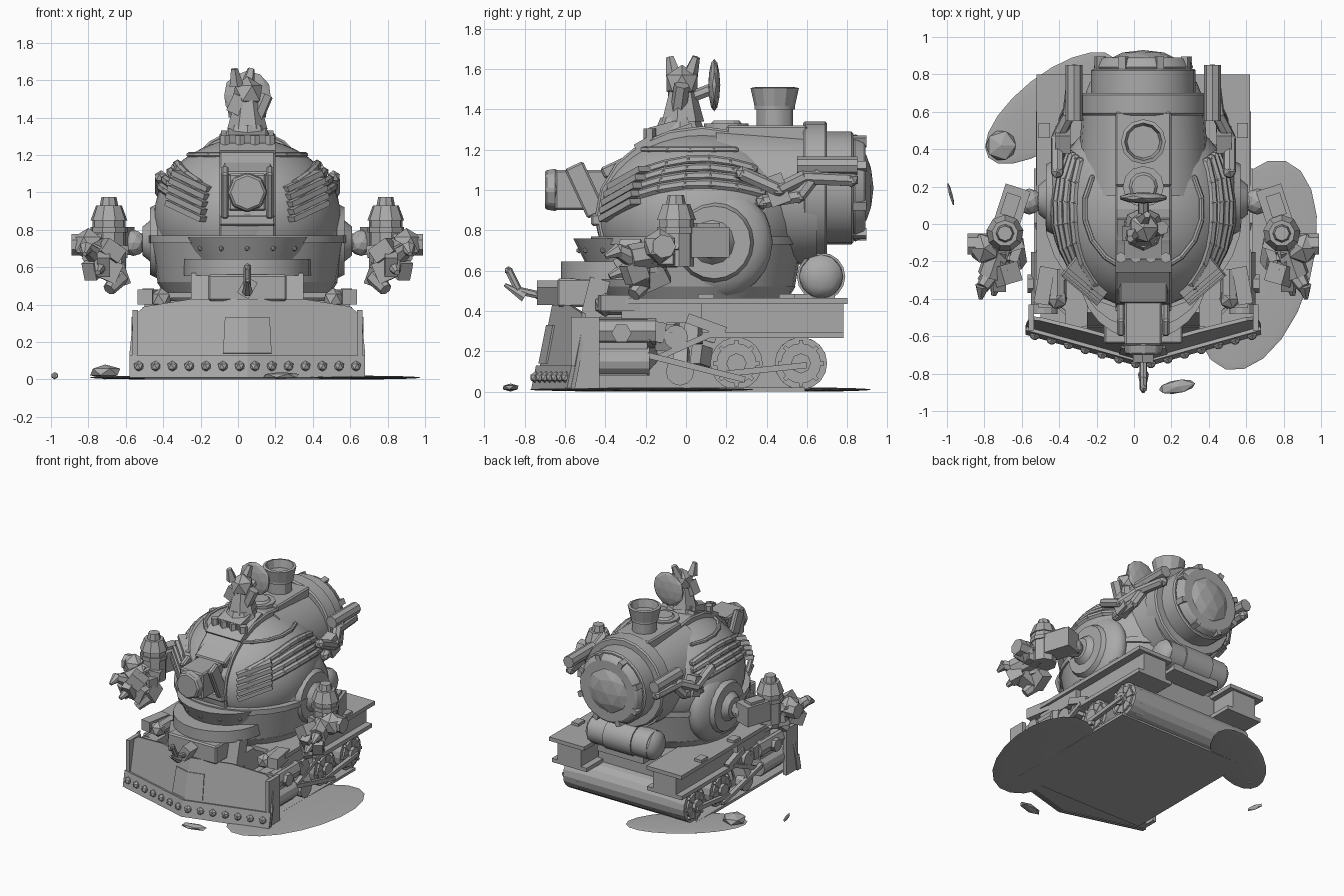
import bpy
import bmesh
import random
from math import sin, cos, radians, sqrt
from mathutils import Vector, Matrix, Euler

default_cube = bpy.data.objects.get("Cube")
if default_cube:
    bpy.data.objects.remove(default_cube, do_unlink=True)
random.seed(4)
MIDDLE = .05  # symmetry plane of the machine

grey = bpy.data.materials.new("plain grey")
grey.use_nodes = True
grey.diffuse_color = (.4, .4, .4, 1)
grey.node_tree.nodes["Principled BSDF"].inputs["Base Color"].default_value = grey.diffuse_color


# Shape helpers: each returns a function that adds one shape to a bmesh
def placed(at, pitch=0, roll=0, turn=0):
    angles = Euler([radians(angle) for angle in (pitch, roll, turn)])
    return Matrix.Translation(at) @ angles.to_matrix().to_4x4()


def box(at, size, **tilt):
    matrix = placed(at, **tilt) @ Matrix.Diagonal((*size, 1))
    return lambda mesh: bmesh.ops.create_cube(mesh, size=1, matrix=matrix)


def ball(at, radii, detail=1, **tilt):
    radii = radii if isinstance(radii, tuple) else (radii, radii, radii)
    matrix = placed(at, **tilt) @ Matrix.Diagonal((*radii, 1))
    return lambda mesh: bmesh.ops.create_icosphere(mesh, subdivisions=detail, radius=1, matrix=matrix)


def barrel(axis, at, length, radius, taper=1, sides=12, squash=1, caps=True):
    turned = {"x": placed(at, roll=90), "y": placed(at, pitch=-90), "z": placed(at)}[axis]
    flat = Matrix.Translation(at) @ Matrix.Diagonal((1, 1, squash, 1)) @ Matrix.Translation(-Vector(at))
    return lambda mesh: bmesh.ops.create_cone(mesh, cap_ends=caps, segments=sides, radius1=radius,
                                              radius2=radius * taper, depth=length, matrix=flat @ turned)


def rod(start, end, radius, taper=1, sides=7):
    start, end = Vector(start), Vector(end)
    aim = (end - start).to_track_quat("Z", "Y").to_matrix().to_4x4()
    matrix = Matrix.Translation((start + end) / 2) @ aim
    return lambda mesh: bmesh.ops.create_cone(mesh, cap_ends=True, segments=sides, radius1=radius,
                                              radius2=radius * taper, depth=(end - start).length, matrix=matrix)


def tube(points, radius):
    lengths = [rod(start, end, radius) for start, end in zip(points, points[1:])]
    return lengths + [ball(point, radius * 1.1) for point in points]


def sheet(*rows):
    def add(mesh):
        grid = [[mesh.verts.new(point) for point in row] for row in rows]
        for low, high in zip(grid, grid[1:]):
            for i in range(len(low) - 1):
                mesh.faces.new((low[i], low[i + 1], high[i + 1], high[i]))
    return add


def jumble(start, end, count, spread):
    for step in range(count):
        at = Vector(start).lerp(Vector(end), step / count)
        yield box(at=at + Vector([random.uniform(-spread, spread) for axis in "xyz"]),
                  size=[random.uniform(.06, .12) for axis in "xyz"],
                  pitch=random.uniform(0, 90), turn=random.uniform(0, 90))


def part(name, *shapes, mirror=False, smooth=False, bevel=0, thickness=0, middle=MIDDLE):
    mesh = bmesh.new()
    for add in shapes:
        add(mesh)
    bmesh.ops.recalc_face_normals(mesh, faces=mesh.faces)
    data = bpy.data.meshes.new(name)
    mesh.to_mesh(data)
    mesh.free()
    data.materials.append(grey)
    thing = bpy.data.objects.new(name, data)
    bpy.context.collection.objects.link(thing)
    thing.location.x = middle
    if thickness:
        thing.modifiers.new("thickness", "SOLIDIFY").thickness = thickness
    if bevel:
        thing.modifiers.new("soft edges", "BEVEL").width = bevel
    if mirror:
        thing.modifiers.new("other side", "MIRROR")
    if smooth:
        bpy.ops.object.select_all(action="DESELECT")
        thing.select_set(True)
        bpy.context.view_layer.objects.active = thing
        bpy.ops.object.shade_smooth_by_angle(angle=radians(30))


# Egg-shaped boiler: one ellipsoid, with a rule that finds points on its skin
BODY, BODY_RADII = Vector((0, .08, .87)), Vector((.5, .53, .42))


def skin(angle, height, lift=1.02):
    reach = lift * sqrt(max(0, 1 - ((height - BODY.z) / BODY_RADII.z) ** 2))
    return Vector((BODY_RADII.x * reach * cos(radians(angle)),
                   BODY.y + BODY_RADII.y * reach * sin(radians(angle)), height))


part("boiler", ball(BODY, tuple(BODY_RADII), detail=4), smooth=True)
part("boiler_neck", barrel("y", at=(0, .4, .96), length=.5, radius=.36, taper=.9, sides=24), smooth=True)
part("lower_bowl", barrel("z", at=(0, .06, .47), length=.1, radius=.42, taper=1.15, sides=28),
     barrel("z", at=(0, .06, .63), length=.22, radius=.48, taper=1.08, sides=28), smooth=True)
part("waist_belt", barrel("z", at=(0, .06, .75), length=.04, radius=.53, sides=28), smooth=True)
part("spine_panel", barrel("x", at=BODY, length=.3, radius=.53, sides=20, squash=.84),
     box(at=(0, .4, 1.28), size=(.3, .4, .08)), bevel=.01)
part("shell_ribs", *tube([skin(angle, 1.2) for angle in range(-70, 50, 20)], radius=.015), mirror=True)

# Rear drum with a domed door and bolts
part("rear_drum", barrel("y", at=(0, .64, 1), length=.12, radius=.34, sides=20),
     barrel("y", at=(0, .76, 1.01), length=.14, radius=.28, sides=24),
     barrel("y", at=(0, .86, 1.01), length=.06, radius=.27, taper=.9, sides=24), bevel=.01, smooth=True)
part("rear_dome", ball(at=(0, .86, 1.01), radii=(.19, .07, .19), detail=2))
part("drum_bolts", *[box(at=(.25 * sin(radians(angle)), .86, 1.01 + .25 * cos(radians(angle))),
                         size=(.04, .07, .04), roll=angle) for angle in range(20, 380, 45)])

# Chimney and roof hatch
part("chimney", barrel("z", at=(0, .44, 1.35), length=.2, radius=.09),
     barrel("z", at=(0, .44, 1.42), length=.04, radius=.1),
     barrel("z", at=(0, .44, 1.3), length=.04, radius=.11), smooth=True)
part("chimney_crown", barrel("z", at=(0, .44, 1.46), length=.09, radius=.1, taper=1.2, caps=False), thickness=.02)
part("roof_hatch", barrel("z", at=(0, .2, 1.31), length=.04, radius=.11),
     barrel("z", at=(0, .2, 1.33), length=.03, radius=.09, taper=.7))

# Small mascot with a disc behind it
part("mascot_plinth", box(at=(0, -.08, 1.24), size=(.28, .26, .1), pitch=20),
     box(at=(0, -.08, 1.3), size=(.2, .2, .07), pitch=15), box(at=(0, -.2, 1.2), size=(.3, .08, .1), pitch=30),
     barrel("z", at=(0, -.03, 1.33), length=.06, radius=.12, taper=.8, sides=8))
part("plinth_pegs", *[barrel("z", at=(x, -.18, 1.23), length=.15, radius=.03, sides=6) for x in (.04, .12)], mirror=True)
part("mascot", barrel("z", at=(0, -.02, 1.42), length=.16, radius=.11, taper=.6, sides=7),
     ball(at=(0, -.02, 1.53), radii=.09), box(at=(-.06, -.05, 1.47), size=(.07, .08, .1), roll=25),
     rod(start=(-.06, -.06, 1.57), end=(-.07, -.08, 1.66), radius=.04, taper=.5, sides=5),
     rod(start=(0, .02, 1.57), end=(.02, .05, 1.66), radius=.04, taper=.5, sides=5),
     rod(start=(.04, -.04, 1.38), end=(.1, -.02, 1.52), radius=.04, sides=6))
part("mascot_disc", ball(at=(0, .14, 1.52), radii=(.13, .03, .13), detail=2),
     rod(start=(0, 0, 1.45), end=(0, .13, 1.5), radius=.03))

# Headlamp in its frame
part("headlamp", box(at=(0, -.5, 1), size=(.2, .3, .2)),
     barrel("y", at=(0, -.67, 1), length=.06, radius=.1, taper=1.1, sides=8), bevel=.01)
part("headlamp_frame", box(at=(0, -.42, .85), size=(.3, .1, .06)),
     box(at=(0, -.35, 1.11), size=(.26, .14, .06), pitch=25), bevel=.01)
part("headlamp_cheeks", box(at=(.12, -.5, 1), size=(.04, .1, .27), pitch=25), mirror=True, bevel=.01)

# Stacked front slats and pipes that hug the boiler
part("front_slats", *[box(at=skin(-50, height, lift=1), size=(.26, .08, .03), roll=-20, turn=40)
                      for height in (.9, .94, .98, 1.02, 1.06)], mirror=True)
part("side_pipes", *[shape for level in range(4) for shape in tube(
    [skin(angle, .88 + level * .04 + .15 * cos(radians(angle * 1.3)), lift=1) for angle in range(-55, 50, 15)],
    radius=.025)], mirror=True)
part("rear_pipes", *tube([(.46, .28, 1.08), (.46, .46, 1), (.4, .58, 1.06), (.37, .82, 1.05)], radius=.035),
     *tube([(.43, .38, .94), (.42, .56, .97), (.37, .66, 1.1)], radius=.035),
     barrel("y", at=(.37, .7, 1.12), length=.3, radius=.045, sides=8),
     box(at=(.43, .45, 1), size=(.08, .1, .15), pitch=20), mirror=True)

# Shoulders and arms
part("shoulder_dome", ball(at=(.4, .15, .74), radii=(.12, .28, .28), detail=3), mirror=True, smooth=True)
part("shoulder_hub", barrel("x", at=(.5, .14, .74), length=.04, radius=.2, taper=.9, sides=20),
     barrel("x", at=(.54, .13, .74), length=.04, radius=.11, taper=.7), mirror=True, smooth=True)
part("upper_arm", barrel("x", at=(.57, .12, .73), length=.1, radius=.05), ball(at=(.61, .12, .73), radii=.07, detail=2),
     box(at=(.7, .1, .74), size=(.14, .2, .15), turn=18), box(at=(.71, .1, .82), size=(.08, .12, .03), turn=18), mirror=True)
part("elbow_canister", barrel("z", at=(.74, -.05, .74), length=.24, radius=.09, sides=9),
     barrel("z", at=(.74, -.05, .8), length=.03, radius=.1, sides=9),
     barrel("z", at=(.74, -.05, .89), length=.08, radius=.1, taper=.7, sides=9),
     barrel("z", at=(.74, -.05, .95), length=.05, radius=.05, taper=.8, sides=8), mirror=True)
part("forearm", *jumble(start=(.72, -.06, .7), end=(.8, -.28, .62), count=12, spread=.06),
     rod(start=(.74, -.05, .7), end=(.82, -.28, .66), radius=.07), ball(at=(.85, -.13, .72), radii=.09),
     barrel("x", at=(.86, -.11, .72), length=.16, radius=.06, sides=7), mirror=True)
part("claw", rod(start=(.81, -.26, .66), end=(.86, -.34, .7), radius=.05, taper=.7),
     rod(start=(.86, -.33, .7), end=(.87, -.4, .67), radius=.04, taper=.3),
     rod(start=(.78, -.27, .62), end=(.8, -.38, .57), radius=.05, taper=.3),
     box(at=(.69, -.16, .57), size=(.09, .14, .1), pitch=25, roll=20),
     rod(start=(.68, -.2, .55), end=(.74, -.26, .48), radius=.05, taper=.7), mirror=True)

# Front collar, coupling and hook
part("front_collar", barrel("z", at=(0, -.28, .6), length=.09, radius=.34, sides=24),
     barrel("z", at=(0, -.2, .7), length=.12, radius=.3, taper=1.2, sides=24), smooth=True)
part("collar_rivets", *[ball(at=(.33 * sin(radians(angle)), -.2 - .33 * cos(radians(angle)), .7), radii=.015)
                        for angle in range(-75, 80, 25)])
part("coupling_box", box(at=(0, -.55, .49), size=(.42, .18, .14)), bevel=.01)
part("hook", *tube([(0, -.62, .5), (0, -.74, .48), (0, -.83, .5), (0, -.88, .6)], radius=.02),
     box(at=(0, -.68, .49), size=(.07, .12, .1), roll=30), rod(start=(0, -.8, .47), end=(0, -.9, .53), radius=.03, taper=.3))


# Plough: every piece lies on one swept-back, leaning plane
def on_plough(x, z, ahead=0):
    return Vector((x, -.75 + .28 * x + .2 * z - ahead, z))


def plough_strip(ahead, *rows):
    return sheet(*[[on_plough(x, z, ahead) for x in (0, width / 2, width)] for width, z in rows])


part("plough_blade", plough_strip(0, (.63, .01), (.63, .14), (.61, .34), (.55, .39), (.3, .43)),
     mirror=True, thickness=.02)
part("plough_band", plough_strip(.02, (.63, .01), (.63, .13)), mirror=True, thickness=.02)
part("plough_panel", plough_strip(.01, (.13, .14), (.12, .33)), mirror=True, thickness=.02)
part("plough_rivets", *[ball(at=on_plough(.04 + .09 * step, .07, ahead=.02), radii=.03) for step in range(7)], mirror=True)
part("plough_cheek", box(at=(.6, -.5, .19), size=(.03, .14, .36)), mirror=True)
part("plough_column", box(at=(0, -.49, .3), size=(.6, .1, .53), pitch=-14))

# Chassis, running boards and rear tank
part("chassis", box(at=(0, 0, .15), size=(.84, 1.1, .26)), box(at=(0, .08, .36), size=(.6, 1, .18)),
     barrel("x", at=(0, .57, .14), length=.92, radius=.13, sides=16))
part("running_board", box(at=(.42, .25, .45), size=(.3, 1.1, .03)), box(at=(.41, .43, .28), size=(.3, .7, .03)),
     box(at=(.41, .43, .36), size=(.2, .7, .15)), box(at=(.5, -.12, .39), size=(.1, .4, .1)),
     *[box(at=(.53, y, .47), size=(.06, .08, .03)) for y in (.1, .5)], mirror=True)
part("rear_tank", barrel("x", at=(0, .67, .57), length=.5, radius=.11, sides=16),
     barrel("x", at=(0, .67, .57), length=.24, radius=.12, sides=16),
     box(at=(0, .62, .46), size=(.4, .24, .05)), smooth=True)
part("tank_ends", ball(at=(.25, .67, .57), radii=(.06, .11, .11), detail=2), mirror=True, smooth=True)

# Wheels, rods and pistons
for name, y in (("middle_wheel", .25), ("rear_wheel", .57)):
    part(name, barrel("x", at=(.46, y, .14), length=.12, radius=.13, sides=18),
         barrel("x", at=(.52, y, .14), length=.03, radius=.1, sides=16),
         barrel("x", at=(.54, y, .14), length=.04, radius=.05, sides=8), mirror=True)
    part(name + "_spokes", *[box(at=(.53, y, .14), size=(.02, .23, .02), pitch=angle) for angle in range(0, 180, 45)],
         mirror=True)
part("rods", box(at=(.56, .4, .11), size=(.03, .4, .03), pitch=6), box(at=(.57, .05, .12), size=(.03, .5, .03), pitch=-14),
     box(at=(.55, 0, .23), size=(.03, .3, .03), pitch=24), box(at=(.54, .1, .33), size=(.04, .2, .05), pitch=-20),
     barrel("x", at=(.53, -.03, .1), length=.06, radius=.07), barrel("x", at=(.53, -.05, .27), length=.06, radius=.06), mirror=True)
part("side_machinery", *jumble(start=(.45, -.4, .2), end=(.45, .15, .25), count=14, spread=.07), mirror=True)
part("pistons", barrel("y", at=(.53, -.33, .15), length=.3, radius=.07), barrel("y", at=(.53, -.29, .3), length=.28, radius=.07, sides=8),
     box(at=(.5, -.32, .22), size=(.12, .26, .28)), barrel("x", at=(.6, -.32, .29), length=.04, radius=.05, sides=6), mirror=True)
part("deck_fittings", ball(at=(.46, -.4, .43), radii=.06), barrel("y", at=(.46, -.32, .43), length=.16, radius=.05, sides=8),
     box(at=(.53, -.33, .44), size=(.08, .2, .08), turn=10), mirror=True)

# Ground slab and flat dust plumes
part("ground_slab", box(at=(0, .02, .01), size=(1.1, 1.14, .02)))
part("slab_prow", sheet([(0, -.5, .01), (.6, -.5, .01)], [on_plough(0, .01), on_plough(.6, .01)]), mirror=True, thickness=.01)
part("left_dust", ball(at=(.65, -.22, .01), radii=(.3, .58, .01), detail=3, turn=-16), middle=0)
part("right_dust", ball(at=(-.44, .62, .01), radii=(.43, .18, .01), detail=3, turn=38),
     ball(at=(-.71, .42, .04), radii=(.09, .09, .04)), middle=0)
part("dust_chips", ball(at=(.23, -.87, .02), radii=(.11, .04, .02), turn=10),
     ball(at=(-.98, .16, .02), radii=(.01, .07, .02), turn=15), middle=0)
